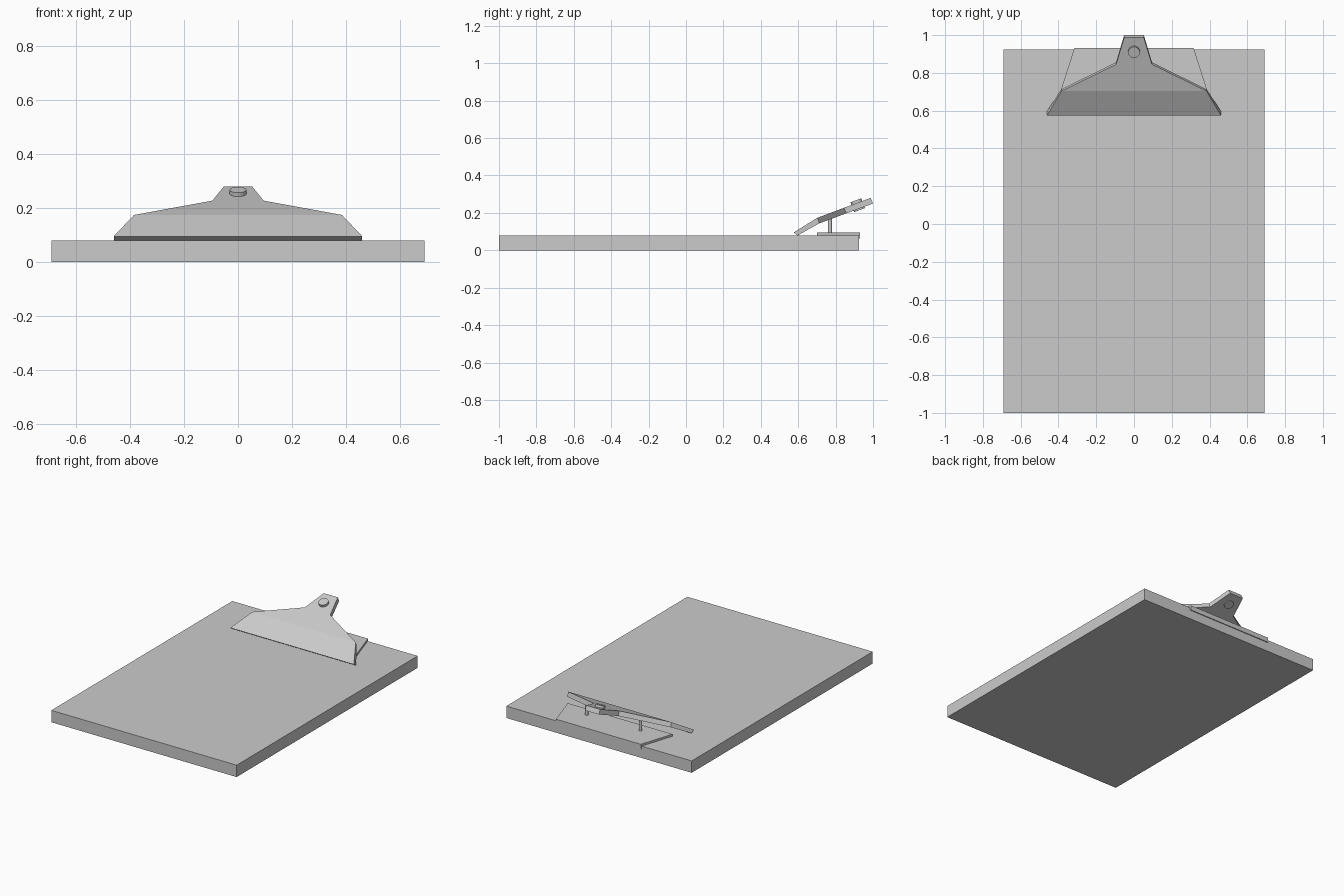
import bpy, math
from mathutils import Vector

if "Cube" in bpy.data.objects:
    bpy.data.objects.remove(bpy.data.objects["Cube"])


def mesh_object(name, verts, faces):
    mesh = bpy.data.meshes.new(name)
    mesh.from_pydata(verts, [], faces)
    mesh.update()
    obj = bpy.data.objects.new(name, mesh)
    bpy.context.collection.objects.link(obj)
    return obj


def prism(name, front_half, back_half, y0, y1, z0, z1):
    """Block with a trapezoid plan, symmetric about x = 0."""
    plan = [(-front_half, y0), (front_half, y0), (back_half, y1), (-back_half, y1)]
    verts = [(x, y, z) for z in (z0, z1) for x, y in plan]
    faces = [(3, 2, 1, 0), (4, 5, 6, 7)]
    faces += [(i, (i + 1) % 4, (i + 1) % 4 + 4, i + 4) for i in range(4)]
    return mesh_object(name, verts, faces)


def cylinder(name, center, radius, depth, sides, tilt=0.0):
    bpy.ops.mesh.primitive_cylinder_add(vertices=sides, radius=radius, depth=depth,
                                        location=center, rotation=(tilt, 0, 0))
    obj = bpy.context.object
    obj.name = name
    bpy.ops.object.shade_smooth_by_angle()
    return obj


# Board
prism("board", 0.69, 0.69, -1.0, 0.925, 0.0, 0.08)

# Base plate with a short lip folded over the board's back edge
prism("base_plate", 0.39, 0.316, 0.70, 0.931, 0.08, 0.094)
prism("base_plate_lip", 0.316, 0.316, 0.925, 0.931, 0.062, 0.08)

# Bent clip: rows of (half width, top y, top z, underside y, underside z)
rows = [(0.46, 0.575, 0.095, 0.598, 0.08),
        (0.385, 0.703, 0.174, 0.713, 0.144),
        (0.095, 0.845, 0.227, 0.856, 0.197),
        (0.052, 0.987, 0.280, 1.0, 0.250)]
verts, faces = [], []
for w, ty, tz, by, bz in rows:
    verts += [(-w, ty, tz), (w, ty, tz), (w, by, bz), (-w, by, bz)]
for r in range(len(rows) - 1):
    a = r * 4
    faces += [(a + i, a + (i + 1) % 4, a + (i + 1) % 4 + 4, a + i + 4) for i in range(4)]
last = len(verts) - 4
faces += [(3, 2, 1, 0), tuple(range(last, last + 4))]
mesh_object("clip", verts, faces)

# Rivet through the clip handle
tilt = math.atan2(0.106, 0.284)
cylinder("clip_rivet", Vector((0, 0.918, 0.241)), 0.031, 0.056, 24, tilt)

# Posts holding the clip above the plate
for side, name in ((-1, "left"), (1, "right")):
    cylinder(name + "_clip_post", Vector((side * 0.2, 0.77, 0.132)), 0.01, 0.08, 12)
